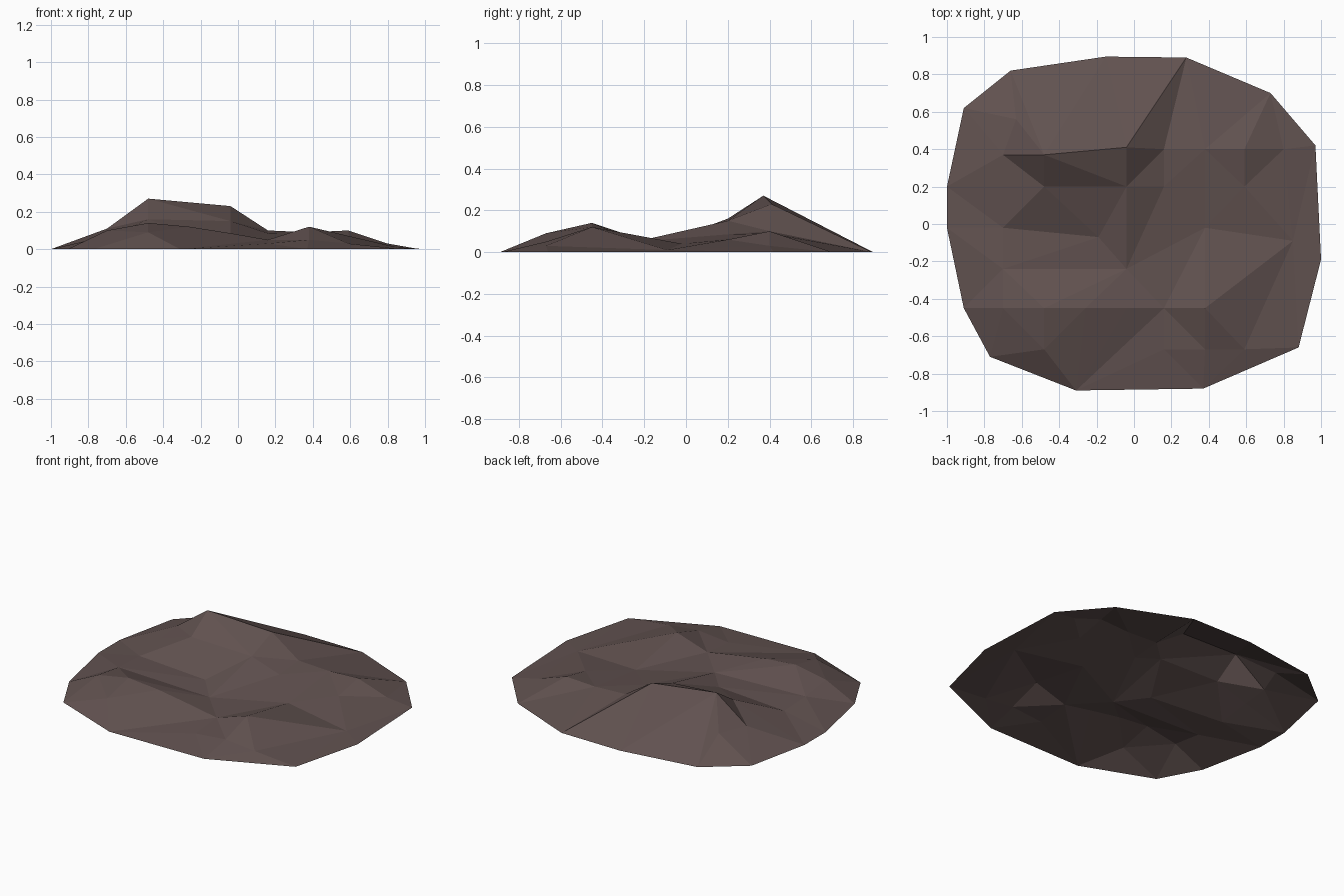
import bpy
from mathutils import Vector
from mathutils.geometry import delaunay_2d_cdt

if "Cube" in bpy.data.objects:
    bpy.data.objects.remove(bpy.data.objects["Cube"])

# Ground outline of the mound (z = 0)
outline = [(-.66, .82), (-.15, .895), (.28, .89), (.73, .70), (.97, .42), (1, -.19), (.88, -.66),
           (.37, -.88), (-.31, -.89), (-.77, -.71), (-.91, -.45), (-1, -.02), (-1, .20), (-.91, .62)]

# Peaks, ridges and valleys: rows of y -> (x, height)
rows = {
    .56: [(-.63, .115)],
    .37: [(-.70, .11), (-.48, .27)],
    .41: [(-.04, .23)],
    .40: [(.16, .10), (.38, .09), (.59, .10), (.80, .03)],
    .20: [(-.70, .09), (-.48, .16), (-.04, .15), (.16, .085), (.59, .06)],
    -.02: [(-.70, .06), (.38, .04)],
    -.07: [(-.19, .06)],
    -.09: [(.85, .01)],
    -.24: [(-.70, .07), (-.04, .05)],
    -.45: [(-.70, .10), (-.48, .14), (-.26, .12), (-.04, .085), (.16, .05), (.38, .12)],
    -.67: [(-.48, .09), (.16, .03), (.38, .05), (.59, .03)],
}
pts = [(x, y, 0) for x, y in outline]
pts += [(x, y, z) for y, row in rows.items() for x, z in row]

# Crease lines that must stay as edges
creases = [((-.48, .37), (-.04, .41)), ((-.04, .41), (.28, .89)), ((-.70, -.02), (-.19, -.07)),
           ((-1, -.02), (-.70, -.02)), ((.38, -.45), (.85, -.09)), ((.16, .40), (.28, .89)),
           ((-.48, .20), (-.19, -.07)), ((-.04, .20), (-.19, -.07)), ((-.31, -.89), (.16, -.45)),
           ((-.70, -.24), (-.04, -.24)), ((-.48, .37), (-.66, .82)), ((-.77, -.71), (-.48, -.67)),
           ((.38, -.02), (.85, -.09))]


def index(p):
    return min(range(len(pts)), key=lambda i: (pts[i][0] - p[0]) ** 2 + (pts[i][1] - p[1]) ** 2)


n = len(outline)
edges = [(i, (i + 1) % n) for i in range(n)] + [(index(a), index(b)) for a, b in creases]
res = delaunay_2d_cdt([Vector(p[:2]) for p in pts], edges, [], 0, 1e-5)
verts = [(v.x, v.y, pts[o[0]][2] if o else 0) for v, o in zip(res[0], res[3])]

# Faceted open shell
mesh = bpy.data.meshes.new("rock_mound")
mesh.from_pydata(verts, [], res[2])
mesh.update()
mound = bpy.data.objects.new("rock_mound", mesh)
bpy.context.collection.objects.link(mound)

mat = bpy.data.materials.new("brown rock")
mat.diffuse_color = (.12, .084, .08, 1)
mat.use_nodes = True
mat.node_tree.nodes["Principled BSDF"].inputs["Base Color"].default_value = mat.diffuse_color
mesh.materials.append(mat)
